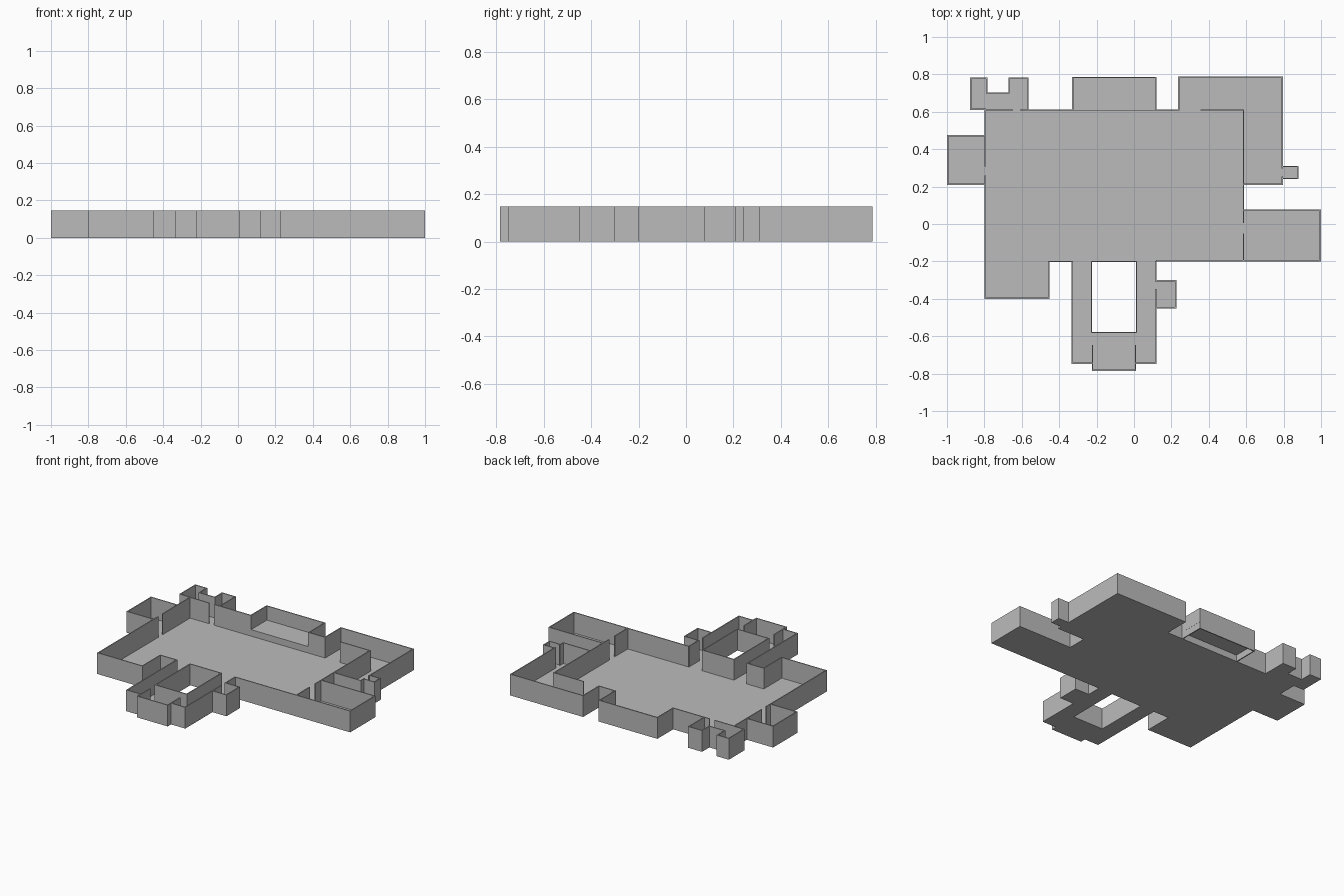
import bpy, bmesh

HEIGHT = 0.147     # wall height
THICK = 0.007      # wall thickness
SLAB = 0.004       # floor thickness
STAGE = 0.045      # raised stage level

grey = bpy.data.materials.new("plain grey")
grey.diffuse_color = (0.5, 0.5, 0.5, 1)


def add_box(bm, x0, x1, y0, y1, z0, z1):
    v = [bm.verts.new((x, y, z)) for z in (z0, z1)
         for x, y in ((x0, y0), (x1, y0), (x1, y1), (x0, y1))]
    bm.faces.new(v[3::-1])
    bm.faces.new(v[4:])
    for i in range(4):
        j = (i + 1) % 4
        bm.faces.new((v[i], v[j], v[j + 4], v[i + 4]))


def finish(bm, name):
    mesh = bpy.data.meshes.new(name)
    bm.to_mesh(mesh)
    bm.free()
    mesh.materials.append(grey)
    bpy.context.collection.objects.link(bpy.data.objects.new(name, mesh))


def floor(name, *rects, z=0.0):
    bm = bmesh.new()
    for x0, x1, y0, y1 in rects:
        add_box(bm, x0, x1, y0, y1, z, z + SLAB)
    finish(bm, name)


def walls(name, *paths, top=HEIGHT):
    """Upright walls along axis-aligned paths of (x, y) points."""
    bm = bmesh.new()
    h = THICK / 2
    for path in paths:
        for (ax, ay), (bx, by) in zip(path, path[1:]):
            add_box(bm, min(ax, bx) - h, max(ax, bx) + h,
                    min(ay, by) - h, max(ay, by) + h, 0, top)
    finish(bm, name)


# Main hall with its south-west bay
floor("hall_floor", (-0.795, 0.585, -0.2, 0.61), (-0.795, -0.455, -0.4, -0.2))
walls("hall_walls",
      [(-0.795, 0.255), (-0.795, -0.397), (-0.455, -0.397), (-0.455, -0.2), (-0.33, -0.2)],
      [(-0.795, 0.31), (-0.795, 0.61), (-0.65, 0.61)],
      [(-0.605, 0.61), (-0.33, 0.61)],
      [(0.12, 0.61), (0.24, 0.61)],
      [(0.36, 0.61), (0.585, 0.61), (0.585, 0.01)],
      [(0.585, -0.055), (0.585, -0.197), (0.12, -0.197)])

# West side room
floor("west_room_floor", (-0.996, -0.795, 0.21, 0.475))
walls("west_room_walls",
      [(-0.795, 0.212), (-0.9965, 0.212), (-0.9965, 0.472), (-0.795, 0.472)])

# North-west passage with two small cells
floor("passage_floor", (-0.873, -0.567, 0.61, 0.70),
      (-0.873, -0.787, 0.70, 0.78), (-0.668, -0.567, 0.70, 0.78))
walls("passage_walls",
      [(-0.795, 0.613), (-0.873, 0.613), (-0.873, 0.78), (-0.787, 0.78), (-0.787, 0.70),
       (-0.668, 0.70), (-0.668, 0.78), (-0.567, 0.78), (-0.567, 0.61)])

# Raised stage on the north side
floor("stage_floor", (-0.33, 0.12, 0.61, 0.783), z=STAGE)
walls("stage_riser", [(-0.33, 0.61), (0.12, 0.61)], top=STAGE + SLAB)
walls("stage_walls", [(-0.328, 0.61), (-0.328, 0.783), (0.116, 0.783), (0.116, 0.61)])

# North-east L-shaped room and its closet
floor("corner_room_floor", (0.24, 0.795, 0.61, 0.785), (0.585, 0.795, 0.21, 0.61))
walls("corner_room_walls",
      [(0.24, 0.61), (0.24, 0.784), (0.793, 0.784), (0.793, 0.30)],
      [(0.793, 0.25), (0.793, 0.212), (0.585, 0.212)])
floor("east_closet_floor", (0.795, 0.875, 0.243, 0.307))
walls("east_closet_walls",
      [(0.793, 0.243), (0.875, 0.243), (0.875, 0.307), (0.793, 0.307)])

# East room
floor("east_room_floor", (0.585, 0.996, -0.2, 0.075))
walls("east_room_walls",
      [(0.585, 0.074), (0.9965, 0.074), (0.9965, -0.197), (0.585, -0.197)])

# South corridors around an open courtyard
floor("corridor_floor", (-0.33, -0.225, -0.745, -0.2), (0.01, 0.12, -0.745, -0.2),
      (-0.225, 0.01, -0.782, -0.58))
walls("corridor_walls",
      [(-0.33, -0.2), (-0.33, -0.745), (-0.222, -0.745)],
      [(-0.222, -0.65), (-0.222, -0.782), (0.008, -0.782), (0.008, -0.65)],
      [(0.008, -0.745), (0.116, -0.745), (0.116, -0.35)],
      [(0.116, -0.305), (0.116, -0.2)])
walls("courtyard_walls",
      [(-0.227, -0.2), (0.013, -0.2), (0.013, -0.58), (-0.227, -0.58), (-0.227, -0.2)])

# Closet beside the south corridor
floor("south_closet_floor", (0.12, 0.223, -0.447, -0.303))
walls("south_closet_walls",
      [(0.116, -0.447), (0.223, -0.447), (0.223, -0.303), (0.116, -0.303)])
